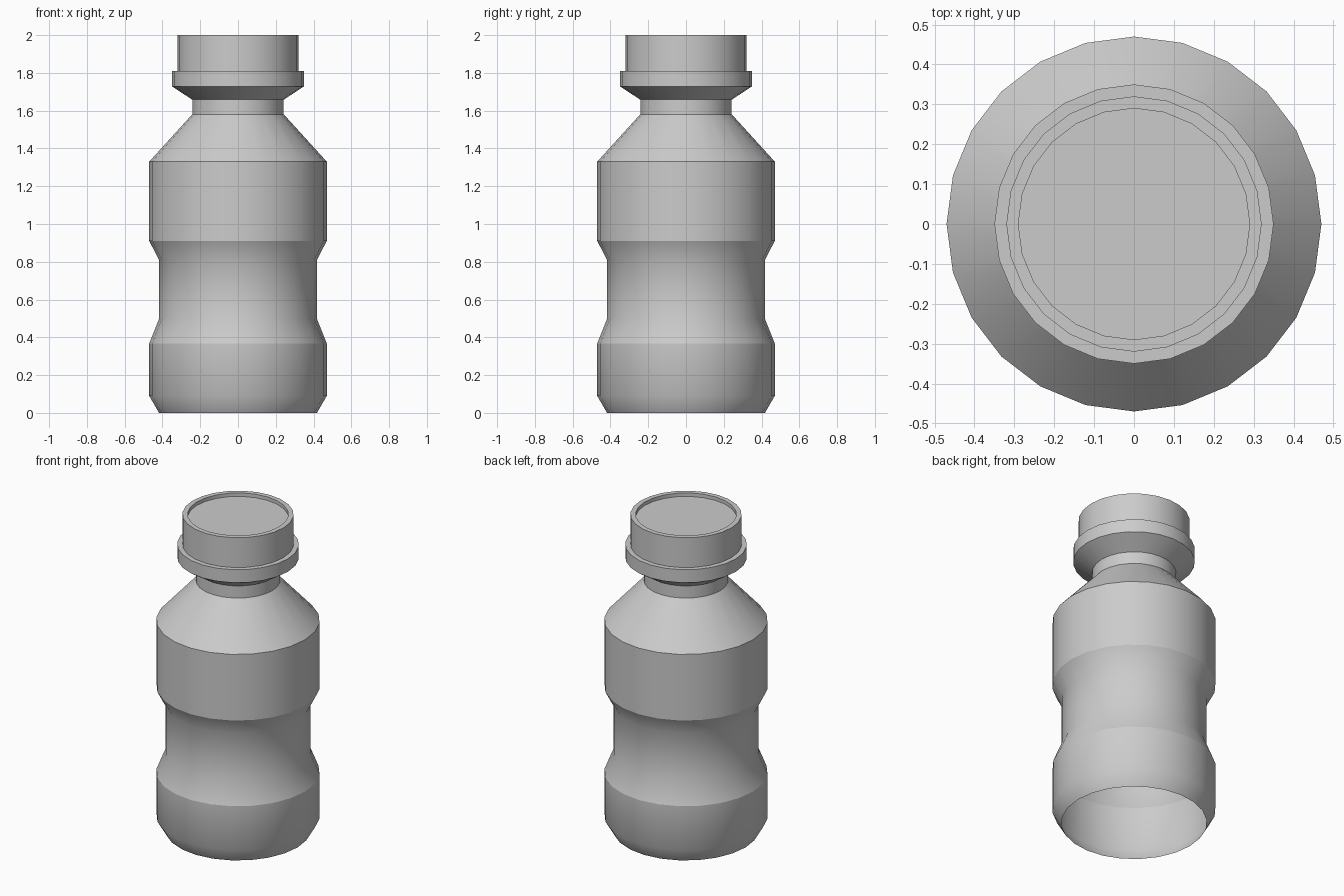
import bpy
import bmesh
import math

SIDES = 24

default = bpy.data.objects.get("Cube")
if default:
    bpy.data.objects.remove(default, do_unlink=True)


def make_material(name, color):
    mat = bpy.data.materials.new(name)
    mat.use_nodes = True
    mat.diffuse_color = color
    mat.node_tree.nodes["Principled BSDF"].inputs["Base Color"].default_value = color
    return mat


def lathe(name, profile, mat, close_top=False):
    """Spin (radius, height, sharp) rings around z, with soft or sharp ring edges."""
    bm = bmesh.new()
    rings = []
    for radius, z, _ in profile:
        rings.append([bm.verts.new((radius * math.cos(2 * math.pi * i / SIDES),
                                    radius * math.sin(2 * math.pi * i / SIDES), z))
                      for i in range(SIDES)])
    for low, high in zip(rings, rings[1:]):
        for i in range(SIDES):
            j = (i + 1) % SIDES
            bm.faces.new((low[i], low[j], high[j], high[i]))
    if close_top:
        bm.faces.new(rings[-1])
    for face in bm.faces:
        face.smooth = True
    for ring, (_, _, sharp) in zip(rings, profile):
        for i in range(SIDES):
            bm.edges.get((ring[i], ring[(i + 1) % SIDES])).smooth = not sharp
    mesh = bpy.data.meshes.new(name)
    bm.to_mesh(mesh)
    bm.free()
    mesh.materials.append(mat)
    obj = bpy.data.objects.new(name, mesh)
    bpy.context.collection.objects.link(obj)
    return obj


grey = make_material("light grey", (0.6, 0.6, 0.6, 1.0))

# Bottle: open base, soft waist, sloped shoulder and short neck
lathe("bottle_body", [
    (0.418, 0.00, True),
    (0.47, 0.09, False),
    (0.47, 0.368, True),
    (0.417, 0.50, False),
    (0.417, 0.807, False),
    (0.47, 0.911, True),
    (0.47, 1.33, True),
    (0.242, 1.581, True),
    (0.242, 1.658, True),
], grey)

# Cap: flared collar, drum and shallow recessed top
lathe("bottle_cap", [
    (0.242, 1.658, True),
    (0.35, 1.729, True),
    (0.35, 1.811, True),
    (0.32, 1.811, True),
    (0.32, 2.00, True),
    (0.29, 2.00, True),
    (0.29, 1.978, True),
], grey, close_top=True)
